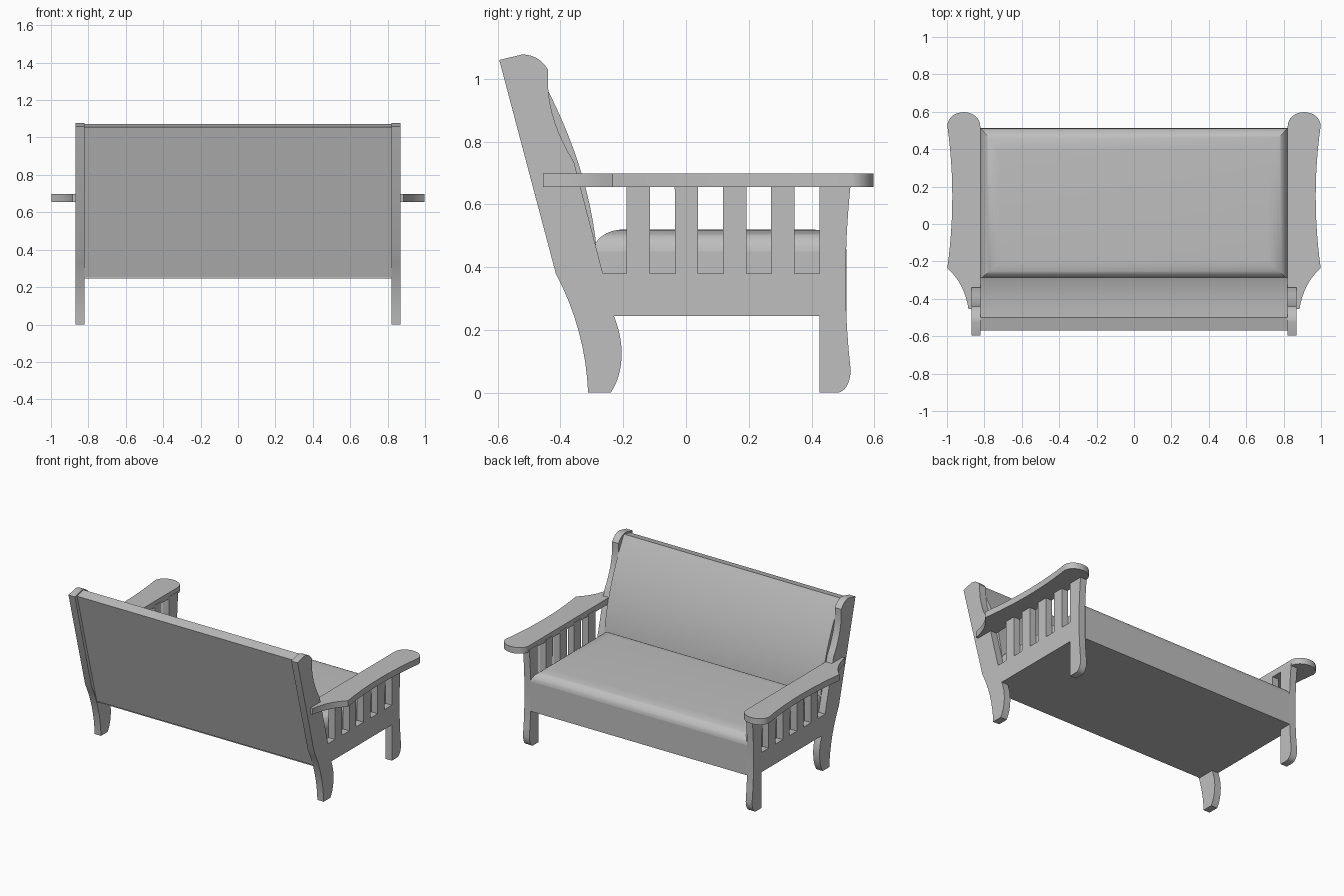
import bpy
import bmesh
import math
from mathutils import Vector

cube = bpy.data.objects.get("Cube")
if cube:
    bpy.data.objects.remove(cube, do_unlink=True)

gray = bpy.data.materials.new("plain_gray")
gray.use_nodes = True
gray.diffuse_color = (0.52, 0.52, 0.52, 1)
gray.node_tree.nodes["Principled BSDF"].inputs["Base Color"].default_value = (0.52, 0.52, 0.52, 1)


def bend(start, control, end, steps=8):
    """Points along a quadratic curve, both ends included."""
    a, c, b = Vector(start), Vector(control), Vector(end)
    ts = [i / steps for i in range(steps + 1)]
    return [tuple(a * (1 - t) ** 2 + c * 2 * t * (1 - t) + b * t * t) for t in ts]


def finish(name, bm):
    bmesh.ops.remove_doubles(bm, verts=bm.verts, dist=0.0005)
    bmesh.ops.recalc_face_normals(bm, faces=bm.faces)
    mesh = bpy.data.meshes.new(name)
    bm.to_mesh(mesh)
    bm.free()
    mesh.materials.append(gray)
    obj = bpy.data.objects.new(name, mesh)
    bpy.context.collection.objects.link(obj)
    bpy.ops.object.select_all(action='DESELECT')
    obj.select_set(True)
    bpy.context.view_layer.objects.active = obj
    bpy.ops.object.shade_smooth_by_angle(angle=math.radians(30))
    return obj


def prism(name, outline, place, low, high):
    """Extrude a 2D outline; place(u, v, depth) gives the 3D position."""
    bm = bmesh.new()
    rings = [[bm.verts.new(place(u, v, d)) for u, v in outline] for d in (low, high)]
    bm.faces.new(rings[0])
    bm.faces.new(rings[1])
    n = len(outline)
    for i in range(n):
        j = (i + 1) % n
        bm.faces.new((rings[0][i], rings[0][j], rings[1][j], rings[1][i]))
    return finish(name, bm)


def across(y, z, x):
    return (x, y, z)


# Side frame: rear leg, rail, front leg and slats as one cut board
rear_leg = (
    [(-0.595, 1.06)]
    + bend((-0.415, 0.38), (-0.32, 0.2), (-0.312, 0))
    + bend((-0.24, 0), (-0.205, 0.05), (-0.205, 0.13))
    + bend((-0.205, 0.13), (-0.207, 0.19), (-0.23, 0.245))[1:])
front_leg = (
    [(0.425, 0.245), (0.425, 0)]
    + bend((0.485, 0), (0.52, 0.008), (0.525, 0.07))
    + bend((0.525, 0.07), (0.492, 0.35), (0.525, 0.67))[1:]
    + [(0.425, 0.67)])
slats = []
for k in range(4):
    y = 0.345 - k * 0.153
    slats += [(y + 0.08, 0.38), (y, 0.38), (y, 0.67), (y - 0.075, 0.67)]
slats += [(-0.189, 0.38)]
rear_post = (
    [(-0.265, 0.38)]
    + bend((-0.357, 0.735), (-0.435, 0.86), (-0.44, 0.98))
    + bend((-0.44, 1.03), (-0.472, 1.08), (-0.525, 1.077)))
side_outline = rear_leg + front_leg + slats + rear_post

# Armrest: rounded front, waisted outer edge, swept tail
arm_outline = (
    [(0.91 - 0.088 * math.cos(a), 0.525 + 0.073 * math.sin(a))
     for a in [math.pi * i / 16 for i in range(17)]]
    + bend((0.998, 0.525), (0.945, 0.15), (0.998, -0.235), 12)
    + bend((0.998, -0.235), (0.905, -0.32), (0.885, -0.455))[1:]
    + [(0.868, -0.455), (0.868, -0.34), (0.822, -0.34)])

for label, s in (("left", 1), ("right", -1)):
    prism(label + "_side_frame", side_outline, across, s * 0.82, s * 0.868)
    prism(label + "_armrest", arm_outline,
          lambda x, y, z, s=s: (s * x, y, z), 0.656, 0.698)

# Seat base and upholstered back
prism("seat_base", [(-0.35, 0.245), (0.512, 0.245), (0.512, 0.45), (-0.35, 0.45)],
      across, -0.82, 0.82)
back_outline = (
    [(-0.358, 0.255), (-0.57, 1.055), (-0.5, 1.072)]
    + bend((-0.5, 1.072), (-0.315, 0.76), (-0.285, 0.46), 14)[1:]
    + [(-0.285, 0.255)])
prism("back_cushion", back_outline, across, -0.82, 0.82)

# Seat cushion: rings rising in a rounded, mitred edge to a flat top
bm = bmesh.new()
rings = []
steps = 8
for i in range(steps + 1):
    a = math.pi / 2 * i / steps
    t, z = 1 - math.cos(a), 0.45 + 0.07 * math.sin(a)
    x, back, front = 0.82 - 0.1 * t, -0.295 + 0.095 * t, 0.512 - 0.112 * t
    rings.append([bm.verts.new(p) for p in
                  ((-x, back, z), (x, back, z), (x, front, z), (-x, front, z))])
for low, high in zip(rings, rings[1:]):
    for i in range(4):
        j = (i + 1) % 4
        bm.faces.new((low[i], low[j], high[j], high[i]))
bm.faces.new(rings[-1])
bm.faces.new(rings[0])
finish("seat_cushion", bm)
